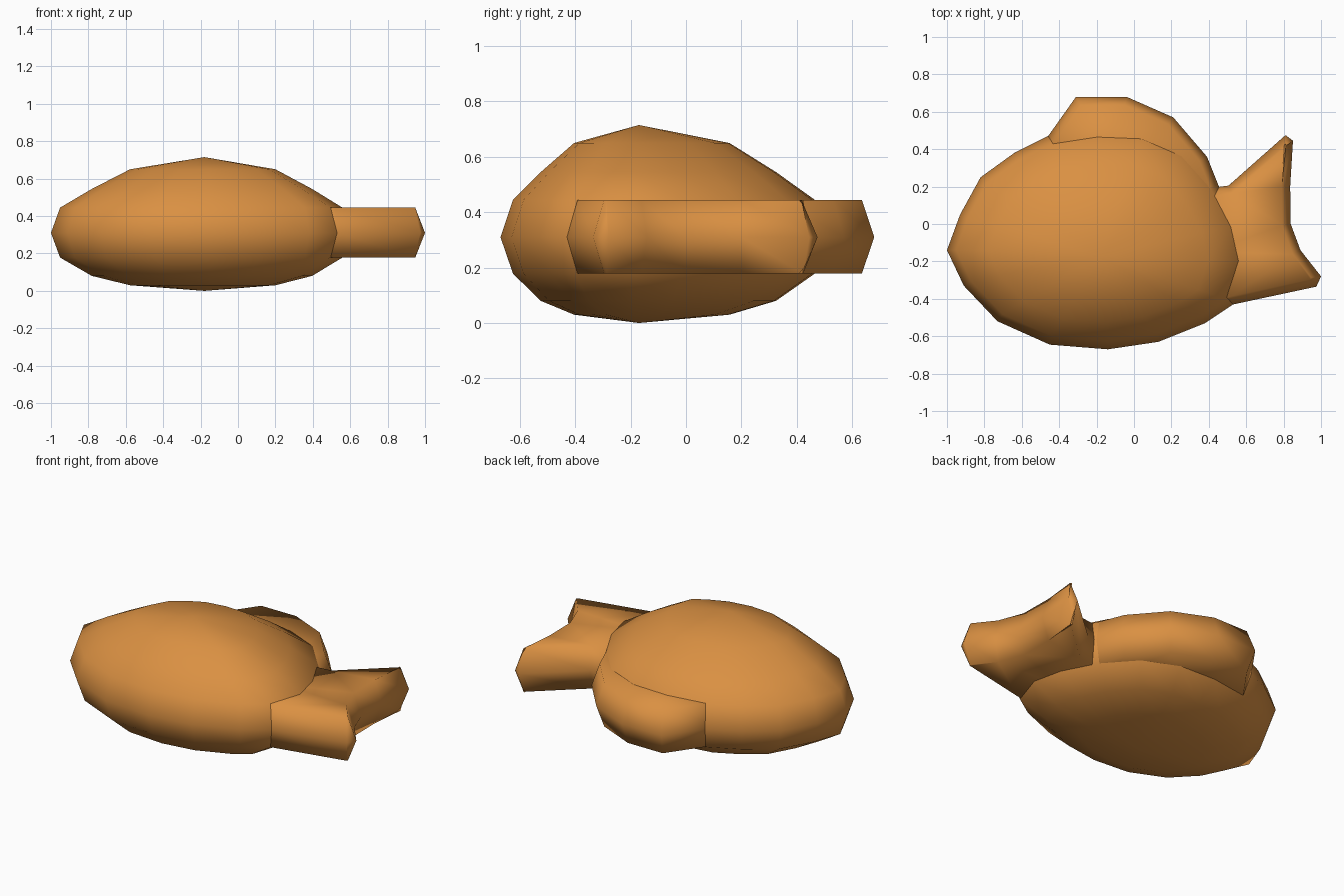
import bpy, bmesh, math
from mathutils import Vector

if "Cube" in bpy.data.objects:
    bpy.data.objects.remove(bpy.data.objects["Cube"])

orange = bpy.data.materials.new("warm orange")
orange.diffuse_color = (0.70, 0.28, 0.055, 1)
orange.use_nodes = True
orange.node_tree.nodes["Principled BSDF"].inputs["Base Color"].default_value = orange.diffuse_color

Z_LOW, Z_MID, Z_HIGH = 0.178, 0.31, 0.445   # slab levels shared by all parts
INSET = 0.045


def inset(pts, d):
    """Mitred inset of a clockwise outline."""
    out = []
    n = len(pts)
    for i in range(n):
        a, b, c = (Vector(pts[(i + k) % n]) for k in (-1, 0, 1))
        e1, e2 = (b - a).normalized(), (c - b).normalized()
        n1, n2 = Vector((e1.y, -e1.x)), Vector((e2.y, -e2.x))
        m = n1 + n2
        m = m / max(m.dot(n1), 0.5)
        out.append(b + m * d)
    return out


def loft(name, rings, low=None, high=None):
    """Skin stacked (points, z) rings; close with apex points or flat caps."""
    bm = bmesh.new()
    vr = [[bm.verts.new((p[0], p[1], z)) for p in pts] for pts, z in rings]
    n = len(vr[0])
    for lo, hi in zip(vr, vr[1:]):
        for i in range(n):
            j = (i + 1) % n
            bm.faces.new((lo[i], lo[j], hi[j], hi[i]))
    for ring, apex in ((vr[0], low), (vr[-1], high)):
        if apex is None:
            bm.faces.new(ring)
        else:
            v = bm.verts.new(apex)
            for i in range(n):
                bm.faces.new((ring[i], ring[(i + 1) % n], v))
    bmesh.ops.triangulate(bm, faces=[f for f in bm.faces if len(f.verts) > 4])
    bmesh.ops.recalc_face_normals(bm, faces=bm.faces)
    me = bpy.data.meshes.new(name)
    bm.to_mesh(me)
    bm.free()
    me.materials.append(orange)
    ob = bpy.data.objects.new(name, me)
    bpy.context.collection.objects.link(ob)
    bpy.ops.object.select_all(action='DESELECT')
    ob.select_set(True)
    bpy.context.view_layer.objects.active = ob
    bpy.ops.object.shade_smooth_by_angle(angle=math.radians(80))
    return ob


def fin(name, outline):
    rim = inset(outline, INSET)
    return loft(name, [(rim, Z_LOW), (outline, Z_MID), (rim, Z_HIGH)])


# Body: rounded oval, domed above and more shallowly below
body = [(-1, -0.14), (-0.93, 0.05), (-0.82, 0.25), (-0.64, 0.38), (-0.46, 0.47),
        (-0.2, 0.51), (0.05, 0.5), (0.28, 0.4), (0.45, 0.21), (0.56, 0.0),
        (0.605, -0.2), (0.53, -0.43), (0.38, -0.53), (0.13, -0.63),
        (-0.14, -0.67), (-0.45, -0.645), (-0.73, -0.52), (-0.91, -0.33)]
rim = inset(body, INSET)
peak = Vector((-0.18, -0.17))


def shrink(s):
    return [peak + (p - peak) * s for p in rim]


loft("fish_body",
     [(shrink(0.515), 0.03), (shrink(0.78), 0.08), (rim, Z_LOW), (body, Z_MID),
      (rim, Z_HIGH), (shrink(0.78), 0.545), (shrink(0.515), 0.65)],
     low=(peak.x, peak.y, 0), high=(peak.x, peak.y, 0.715))

# Back fin, rooted inside the body
fin("back_fin", [(-0.53, 0.37), (-0.31, 0.68), (-0.04, 0.68), (0.21, 0.57),
                 (0.39, 0.36), (0.45, 0.21), (0.47, 0.13), (0.3, 0.0), (-0.3, 0.15)])

# Forked tail, rooted inside the body
fin("tail_fin", [(0.38, 0.19), (0.505, 0.205), (0.81, 0.475), (0.85, 0.445),
                 (0.835, 0.2), (0.838, 0.0), (0.89, -0.14), (1.0, -0.28),
                 (0.975, -0.335), (0.53, -0.43), (0.42, -0.455), (0.35, -0.15)])
